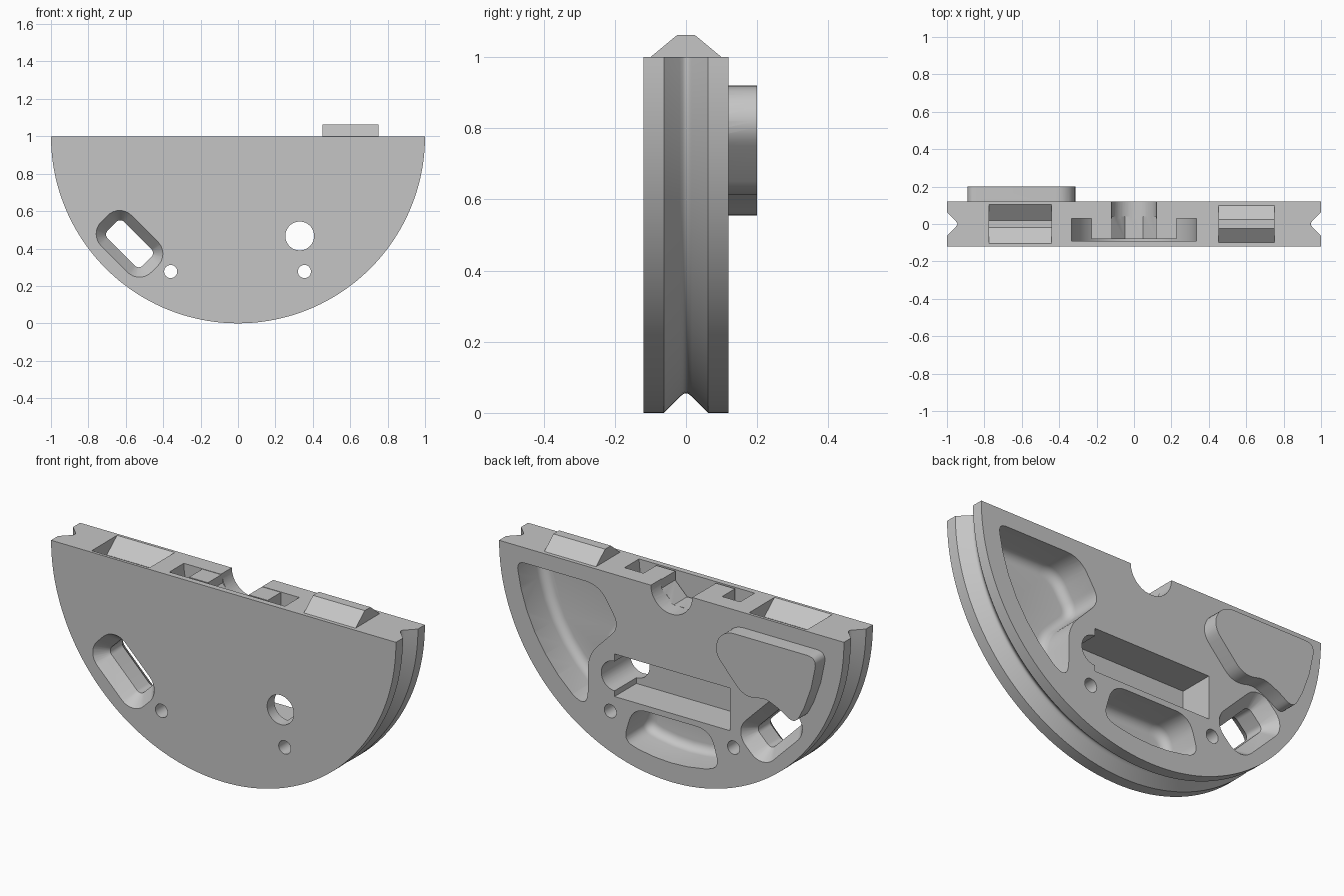
import bpy, bmesh
from math import sin, cos, tan, pi, radians
from mathutils import Vector

if "Cube" in bpy.data.objects:
    bpy.data.objects.remove(bpy.data.objects["Cube"], do_unlink=True)

COLOUR = (0.56, 0.56, 0.56, 1)
grey = bpy.data.materials.new("plain grey")
grey.use_nodes = True
grey.diffuse_color = COLOUR
grey.node_tree.nodes["Principled BSDF"].inputs["Base Color"].default_value = COLOUR


def make_object(name, bm):
    bmesh.ops.recalc_face_normals(bm, faces=bm.faces)
    mesh = bpy.data.meshes.new(name)
    bm.to_mesh(mesh)
    bm.free()
    mesh.materials.append(grey)
    obj = bpy.data.objects.new(name, mesh)
    bpy.context.collection.objects.link(obj)
    return obj


def loft(name, sections):
    """Skin closed sections in order and cap both ends."""
    bm = bmesh.new()
    rings = [[bm.verts.new(p) for p in s] for s in sections]
    n = len(rings[0])
    bm.faces.new(rings[0])
    bm.faces.new(rings[-1])
    for a, b in zip(rings, rings[1:]):
        for i in range(n):
            j = (i + 1) % n
            bm.faces.new((a[i], a[j], b[j], b[i]))
    return make_object(name, bm)


def prism_y(name, outline, lo, hi):
    return loft(name, [[(x, y, z) for x, z in outline] for y in (lo, hi)])


def prism_x(name, outline, lo, hi):
    return loft(name, [[(x, y, z) for y, z in outline] for x in (lo, hi)])


def circle(x, z, r, n=48, start=0.0):
    return [(x + r * cos(start + 2 * pi * i / n), z + r * sin(start + 2 * pi * i / n)) for i in range(n)]


def box(x0, x1, z0, z1):
    return [(x0, z0), (x1, z0), (x1, z1), (x0, z1)]


def rim_arc(a0, a1, n, first=0, last=0, r=0.9):
    """Corners concentric with the rim; first and last are their cut lengths."""
    angles = [radians(a0 + (a1 - a0) * i / n) for i in range(n + 1)]
    cuts = [first] + [0] * (n - 1) + [last]
    return [(r * cos(a), 1 + r * sin(a), c) for a, c in zip(angles, cuts)]


def rounded(corners, inset, steps=7):
    """Counter-clockwise outline from (x, z, cut) corners, moved inward by inset."""
    pts = [Vector(c[:2]) for c in corners]
    n = len(pts)
    out = []
    for i, p in enumerate(pts):
        d0 = (p - pts[i - 1]).normalized()
        d1 = (pts[(i + 1) % n] - p).normalized()
        half = -d0.angle_signed(d1) / 2
        n0, n1 = Vector((-d0.y, d0.x)), Vector((-d1.y, d1.x))
        q = p + (n0 + n1) * inset / (1 + n0.dot(n1))
        if not corners[i][2]:
            out.append(tuple(q))
            continue
        cut = max(corners[i][2] - inset * tan(half), 0.006)
        for k in range(steps + 1):
            t = k / steps
            out.append(tuple(q - d0 * cut * (1 - t) ** 2 + d1 * cut * t * t))
    return out


def pocket(name, corners, floor=-0.07, fillet=0.045):
    """Pocket cutter, open at the back, with a filleted floor."""
    sections = []
    for k in range(7):
        a = pi / 2 * k / 6
        y = floor + fillet * (1 - cos(a))
        sections.append([(x, y, z) for x, z in rounded(corners, fillet * (1 - sin(a)))])
    sections.append([(x, 0.2, z) for x, z in rounded(corners, 0)])
    return loft(name, sections)


def combine(target, tool, operation='DIFFERENCE'):
    mod = target.modifiers.new(tool.name, 'BOOLEAN')
    mod.operation = operation
    mod.solver = 'EXACT'
    mod.object = tool
    bpy.context.view_layer.objects.active = target
    bpy.ops.object.modifier_apply(modifier=mod.name)
    bpy.data.objects.remove(tool, do_unlink=True)


def shade(obj):
    bpy.ops.object.select_all(action='DESELECT')
    obj.select_set(True)
    bpy.context.view_layer.objects.active = obj
    bpy.ops.object.shade_smooth_by_angle(angle=radians(30))


# Half disc with a round-bottomed V groove along its rim
T = 0.12
half_groove = [(0, -T), (1, -T), (1, -0.062), (0.955, -0.017), (0.948, -0.009), (0.945, -0.003)]
profile = half_groove + [(r, -y) for r, y in reversed(half_groove)]
bm = bmesh.new()
rings = []
for i in range(97):
    a = pi + pi * i / 96
    rings.append([bm.verts.new((r * cos(a), y, 1 + r * sin(a))) for r, y in profile])
for a, b in zip(rings, rings[1:]):
    for k in range(len(profile) - 1):
        bm.faces.new((a[k], a[k + 1], b[k + 1], b[k]))
bm.faces.new(rings[0])
bm.faces.new(rings[-1])
bmesh.ops.remove_doubles(bm, verts=bm.verts, dist=1e-5)
body = make_object("half_disc_body", bm)

# Hub slot in the flat top, with a block inside it and a stepped notch
combine(body, prism_y("hub_slot", circle(0, 1, 0.335, 64), -0.09, 0.03))
combine(body, prism_y("hub_block", box(-0.228, 0.228, 0.6, 0.998), -0.08, 0.05), 'UNION')
combine(body, prism_y("inner_notch", circle(0, 1, 0.128, 8, pi / 8), -0.09, 0.04))
combine(body, prism_y("round_notch", circle(0, 1, 0.12), 0.03, 0.3))

# Wedge socket that matches the tab
combine(body, prism_x("socket", [(-0.11, 1.004), (-0.105, 1), (-0.02, 0.93),
                                 (0.02, 0.93), (0.105, 1), (0.11, 1.004)], -0.775, -0.44))

# Lightening pockets in the back
combine(body, pocket("large_pocket", rim_arc(-57.4, -14, 6, first=0.11) + [
    (0.9, 0.92, 0.05), (0.42, 0.92, 0.08), (0.3, 0.73, 0.07), (0.485, 0.54, 0.08)]))
combine(body, pocket("small_pocket", [(-0.36, 0.92, 0.06), (-0.9, 0.92, 0.06)]
                     + rim_arc(196, 211, 2, last=0.055) + [
    (-0.69, 0.59, 0.03), (-0.6, 0.63, 0.04), (-0.48, 0.6, 0.07), (-0.29, 0.81, 0.08)]))
combine(body, pocket("lower_pocket", [(-0.225, 0.33, 0.08)]
                     + rim_arc(252, 288, 6, 0.06, 0.06) + [(0.225, 0.33, 0.08)]))

# Rectangular bay and the through holes
combine(body, prism_y("bay", box(-0.34, 0.33, 0.36, 0.583), -0.06, 0.2))
for name, x, z, r in (("wire_hole", 0.33, 0.467, 0.077),
                      ("screw_hole_left", 0.355, 0.277, 0.035),
                      ("screw_hole_right", -0.36, 0.277, 0.035)):
    combine(body, prism_y(name, circle(x, z, r), -0.3, 0.3))


# Slanted oblong hole, flared to both faces
def oblong(y, length, width, r):
    pts = []
    for k, (sx, sz) in enumerate(((1, 1), (-1, 1), (-1, -1), (1, -1))):
        for i in range(9):
            a = pi / 2 * (k + i / 8)
            u = sx * (length / 2 - r) + r * cos(a)
            v = sz * (width / 2 - r) + r * sin(a)
            pts.append((-0.58 + (u + v) * 0.7071, y, 0.425 + (v - u) * 0.7071))
    return pts


outer, inner = (0.38, 0.23, 0.09), (0.265, 0.125, 0.03)
combine(body, loft("oblong_hole", [oblong(-0.2, *outer), oblong(-T, *outer), oblong(-0.05, *inner),
                                   oblong(0.05, *inner), oblong(T, *outer), oblong(0.2, *outer)]))
shade(body)

# Wedge tab standing on the flat top
tab = prism_x("tab", [(-0.1, 0.98), (0.1, 0.98), (0.1, 1), (0.024, 1.063),
                      (-0.024, 1.063), (-0.1, 1)], 0.452, 0.752)
shade(tab)
